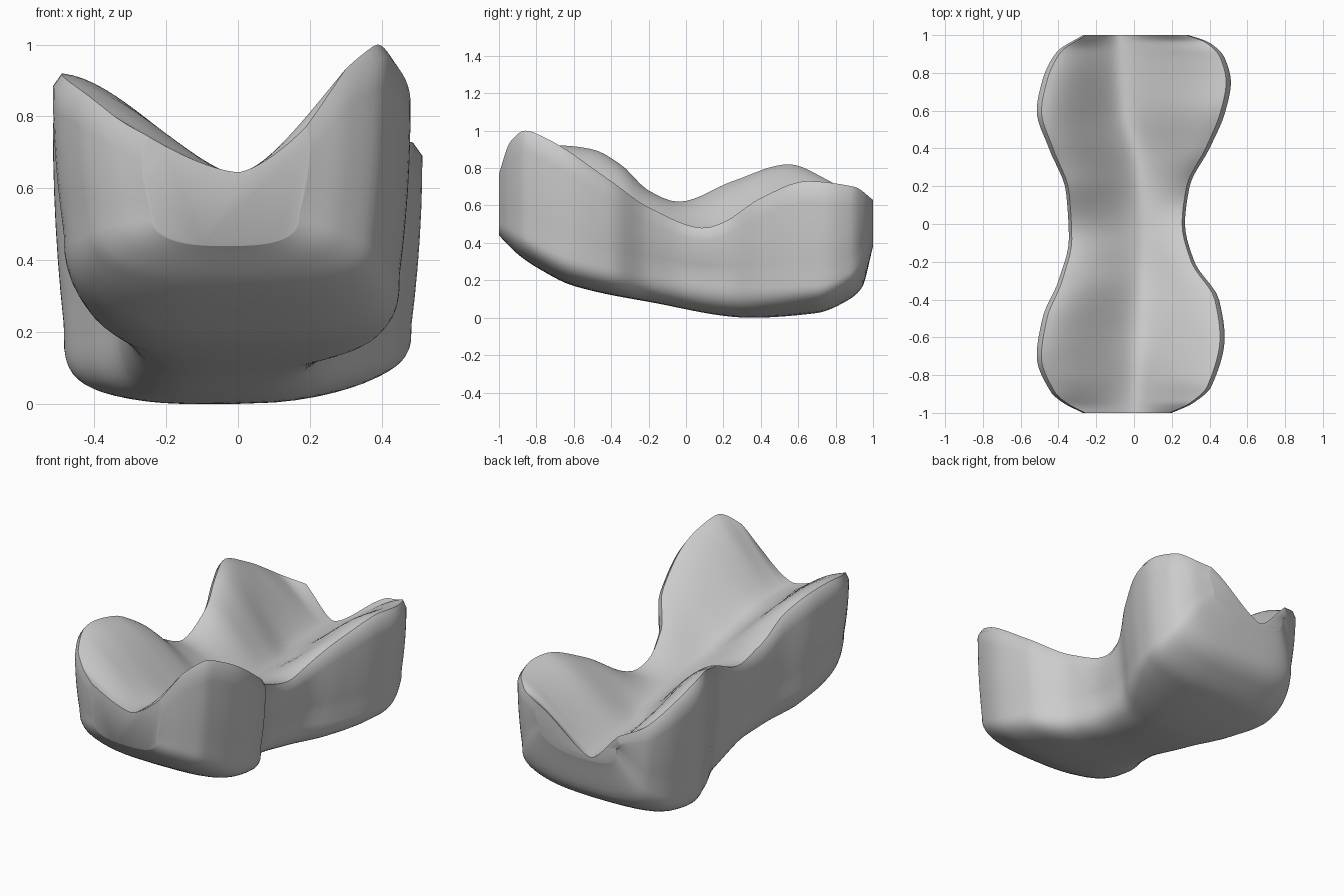
import bpy
import bmesh
import math

default_cube = bpy.data.objects.get("Cube")
if default_cube:
    bpy.data.objects.remove(default_cube, do_unlink=True)

# Profiles along the length: (y, value) pairs
RIGHT_EDGE = [(-1, -.27), (-.95, -.37), (-.89, -.44), (-.7, -.515), (-.5, -.485), (-.3, -.4),
              (-.08, -.345), (.17, -.36), (.4, -.45), (.6, -.515), (.76, -.485), (.91, -.41), (1, -.27)]
LEFT_EDGE = [(-1, .2), (-.95, .31), (-.86, .41), (-.6, .48), (-.4, .45), (-.2, .32), (0, .27),
             (.2, .295), (.4, .4), (.6, .485), (.75, .513), (.88, .48), (.96, .4), (1, .29)]
RIGHT_RIM = [(-1, .75), (-.89, .86), (-.66, .92), (-.5, .9), (-.35, .82), (-.2, .68),
             (-.04, .62), (.25, .73), (.55, .82), (.75, .74), (1, .57)]
LEFT_RIM = [(-1, .77), (-.94, .94), (-.86, 1), (-.75, .96), (-.4, .73), (-.2, .59),
            (.1, .48), (.2, .51), (.4, .64), (.65, .73), (.9, .7), (1, .63)]
VALLEY = [(-1, .645), (-.75, .63), (-.5, .57), (-.2, .49), (.2, .44), (.6, .41), (1, .4)]
VALLEY_X = [(-1, 0), (0, .05), (.35, .02), (.6, -.05), (1, -.08)]
RIGHT_FULLNESS = [(-1, 0), (-.8, .75), (.8, .7), (1, .3)]
LEFT_FULLNESS = [(-1, 0), (-.8, .5), (.5, .75), (1, .5)]
UNDERSIDE = [(-1, .44), (-.9, .34), (-.8, .27), (-.6, .17), (-.2, .085), (.35, 0),
             (.7, .025), (.86, .09), (.94, .16), (1, .38)]
RIGHT_FOOT = [(-1, .53), (-.65, .47), (-.3, .36), (.2, .26), (.7, .22), (.9, .3), (1, .5)]
LEFT_FOOT = [(-1, .53), (-.65, .38), (-.3, .3), (.2, .24), (.7, .22), (.9, .3), (1, .5)]
RIGHT_ROUNDNESS = [(-1, .75), (-.3, .7), (.4, .5), (1, .55)]
LEFT_ROUNDNESS = [(-1, .7), (-.6, .55), (.4, .5), (1, .55)]


def sample(points, y):
    """Smooth curve through the points that never overshoots them."""
    slopes = [(b[1] - a[1]) / (b[0] - a[0]) for a, b in zip(points, points[1:])]
    tangents = [slopes[0]]
    for a, b in zip(slopes, slopes[1:]):
        tangents.append(2 * a * b / (a + b) if a * b > 0 else 0)
    tangents.append(slopes[-1])
    for i, (start, end) in enumerate(zip(points, points[1:])):
        if y <= end[0]:
            break
    width = end[0] - start[0]
    t = (y - start[0]) / width
    ease = t * t * (3 - 2 * t)
    return (start[1] + (end[1] - start[1]) * ease
            + width * tangents[i] * t * (1 - t) ** 2
            - width * tangents[i + 1] * t * t * (1 - t))


def trough_rise(t, full):
    """Height from valley (0) to rim (1): hollow mixed with a full shoulder."""
    soft = .09
    s = (math.hypot(t, soft) - soft) / (math.hypot(1, soft) - soft)
    return (1 - full) * t ** 1.5 + full * (s + 1.2 * s * s * (1 - s))


def cross_section(y, across=32, down=6, quarter=14):
    """Closed loop: trough from right to left, wall, belly, wall."""
    x0, x1 = sample(RIGHT_EDGE, y), sample(LEFT_EDGE, y)
    low, low_x, base = sample(VALLEY, y), sample(VALLEY_X, y), sample(UNDERSIDE, y)
    centre, half = (x0 + x1) / 2, (x1 - x0) / 2
    lip, belly = half * .95, half - .03
    sides = {}
    for sign, rim, foot, full, rounding, lift in (
            (-1, RIGHT_RIM, RIGHT_FOOT, RIGHT_FULLNESS, RIGHT_ROUNDNESS, 0),
            (1, LEFT_RIM, LEFT_FOOT, LEFT_FULLNESS, LEFT_ROUNDNESS, .025 * (1 + y))):
        top = sample(rim, y)
        foot_z = min(sample(foot, y), top - .08)
        power = sample(rounding, y)
        # Wall, tapering inward below
        outer = []
        for i in range(down):
            t = i / down
            outer.append((centre + sign * (half + (belly - half) * t * t), y,
                          (top - .035) * (1 - t) + foot_z * t))
        # Rounded belly down to the middle
        for i in range(quarter):
            a = math.pi / 2 * i / quarter
            bottom = base + lift * math.cos(a)
            outer.append((centre + sign * belly * math.cos(a) ** power, y,
                          foot_z - (foot_z - bottom) * math.sin(a) ** power))
        sides[sign] = (top, sample(full, y), outer)

    # Trough
    loop = []
    for i in range(across + 1):
        x = centre + lip * (2 * i / across - 1)
        sign = -1 if x < low_x else 1
        rim, full, _ = sides[sign]
        t = min(1, abs((x - low_x) / (centre + sign * lip - low_x)))
        loop.append((x, y, low + (rim - low) * trough_rise(t, full)))
    return loop + sides[1][2] + [(centre, y, base)] + sides[-1][2][::-1]


def loft(name, sections, material):
    bm = bmesh.new()
    rings = [[bm.verts.new(p) for p in section] for section in sections]
    for ring, following in zip(rings, rings[1:]):
        for i in range(len(ring)):
            j = (i + 1) % len(ring)
            bm.faces.new((ring[i], ring[j], following[j], following[i]))
    bm.faces.new(rings[0])
    bm.faces.new(rings[-1])
    bmesh.ops.recalc_face_normals(bm, faces=bm.faces)
    mesh = bpy.data.meshes.new(name)
    bm.to_mesh(mesh)
    bm.free()
    mesh.materials.append(material)
    obj = bpy.data.objects.new(name, mesh)
    bpy.context.collection.objects.link(obj)
    return obj


# Plain grey material
grey = bpy.data.materials.new("plain_grey")
grey.use_nodes = True
colour = (.6, .6, .6, 1)
grey.diffuse_color = colour
grey.node_tree.nodes["Principled BSDF"].inputs["Base Color"].default_value = colour

# Saddle-shaped body, with stations packed closer toward the ends
stations = 76
ys = [math.sin(math.pi * (i / stations - .5)) for i in range(stations + 1)]
body = loft("saddle_body", [cross_section(y) for y in ys], grey)

bpy.ops.object.select_all(action='DESELECT')
body.select_set(True)
bpy.context.view_layer.objects.active = body
bpy.ops.object.shade_smooth_by_angle(angle=math.radians(45))
